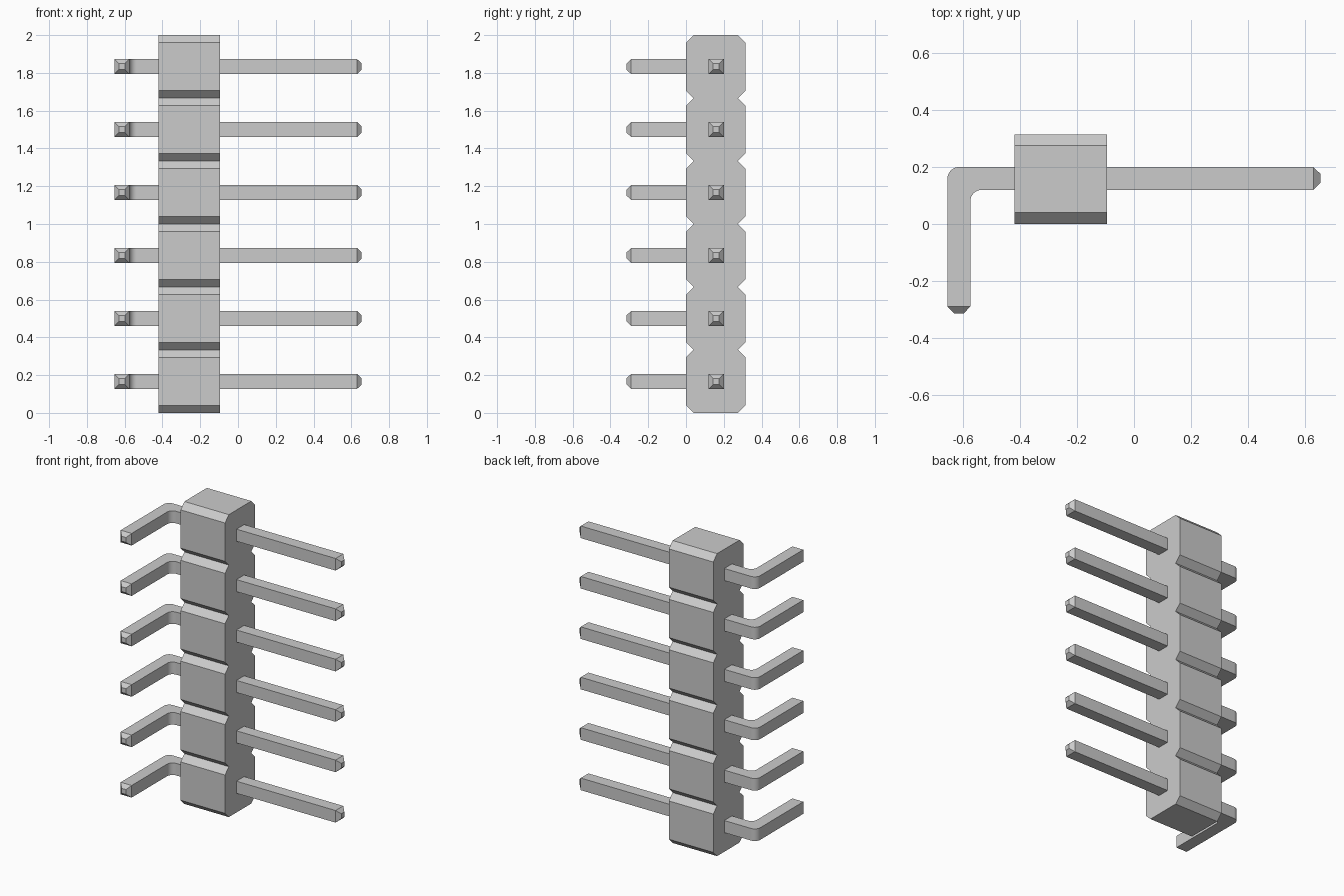
import bpy, bmesh
from math import pi, cos, sin

cube = bpy.data.objects.get("Cube")
if cube:
    bpy.data.objects.remove(cube, do_unlink=True)

COUNT = 6
PITCH = 2 / COUNT

grey = bpy.data.materials.new("plain grey")
grey.use_nodes = True
colour = (0.6, 0.6, 0.6, 1)
grey.diffuse_color = colour
grey.node_tree.nodes["Principled BSDF"].inputs["Base Color"].default_value = colour


def finish(bm, name):
    bmesh.ops.recalc_face_normals(bm, faces=bm.faces)
    mesh = bpy.data.meshes.new(name)
    bm.to_mesh(mesh)
    bm.free()
    mesh.materials.append(grey)
    obj = bpy.data.objects.new(name, mesh)
    bpy.context.collection.objects.link(obj)
    return obj


# Housing: notched side profile extruded across x
def make_housing():
    x0, x1, depth, cut = -0.42, -0.095, 0.315, 0.04
    front = []
    for i in range(COUNT):
        z = i * PITCH
        front += [(cut, z), (0, z + cut), (0, z + PITCH - cut)]
    front.append((cut, COUNT * PITCH))
    profile = front + [(depth - y, z) for y, z in reversed(front)]
    bm = bmesh.new()
    face = bm.faces.new([bm.verts.new((x0, y, z)) for y, z in profile])
    moved = bmesh.ops.extrude_face_region(bm, geom=[face])["geom"]
    verts = [g for g in moved if isinstance(g, bmesh.types.BMVert)]
    bmesh.ops.translate(bm, verts=verts, vec=(x1 - x0, 0, 0))
    return finish(bm, "housing")


# Pin: square section swept round a right-angle bend, with tapered tips
def make_pin(index):
    half, tip, end = 0.04, 0.016, 0.655
    radius, steps = 0.04, 8
    cx, cy = -end + half, 0.16
    taper, low = 0.025, -0.315
    # Each station: outer point, inner point, half height
    stations = [((cx - tip, low), (cx + tip, low), tip),
                ((cx - half, low + taper), (cx + half, low + taper), half)]
    for i in range(steps + 1):
        a = pi - i * pi / 2 / steps
        dx, dy = radius * cos(a), radius * sin(a)
        stations.append(((cx + dx, cy + dy),
                         (cx + 2 * half + dx, cy - 2 * half + dy), half))
    stations += [((end - taper, cy + half), (end - taper, cy - half), half),
                 ((end, cy + tip), (end, cy - tip), tip)]
    zc = (index + 0.5) * PITCH
    bm = bmesh.new()
    rings = [[bm.verts.new((*p, zc + s * h))
              for p, s in ((o, -1), (o, 1), (n, 1), (n, -1))]
             for o, n, h in stations]
    for a, b in zip(rings, rings[1:]):
        for k in range(4):
            j = (k + 1) % 4
            bm.faces.new((a[k], a[j], b[j], b[k]))
    bm.faces.new(rings[0])
    bm.faces.new(rings[-1])
    obj = finish(bm, f"pin_{index + 1}")
    # Smooth the bend only
    bpy.ops.object.select_all(action="DESELECT")
    obj.select_set(True)
    bpy.context.view_layer.objects.active = obj
    bpy.ops.object.shade_smooth_by_angle(angle=pi / 6)


make_housing()
for i in range(COUNT):
    make_pin(i)
